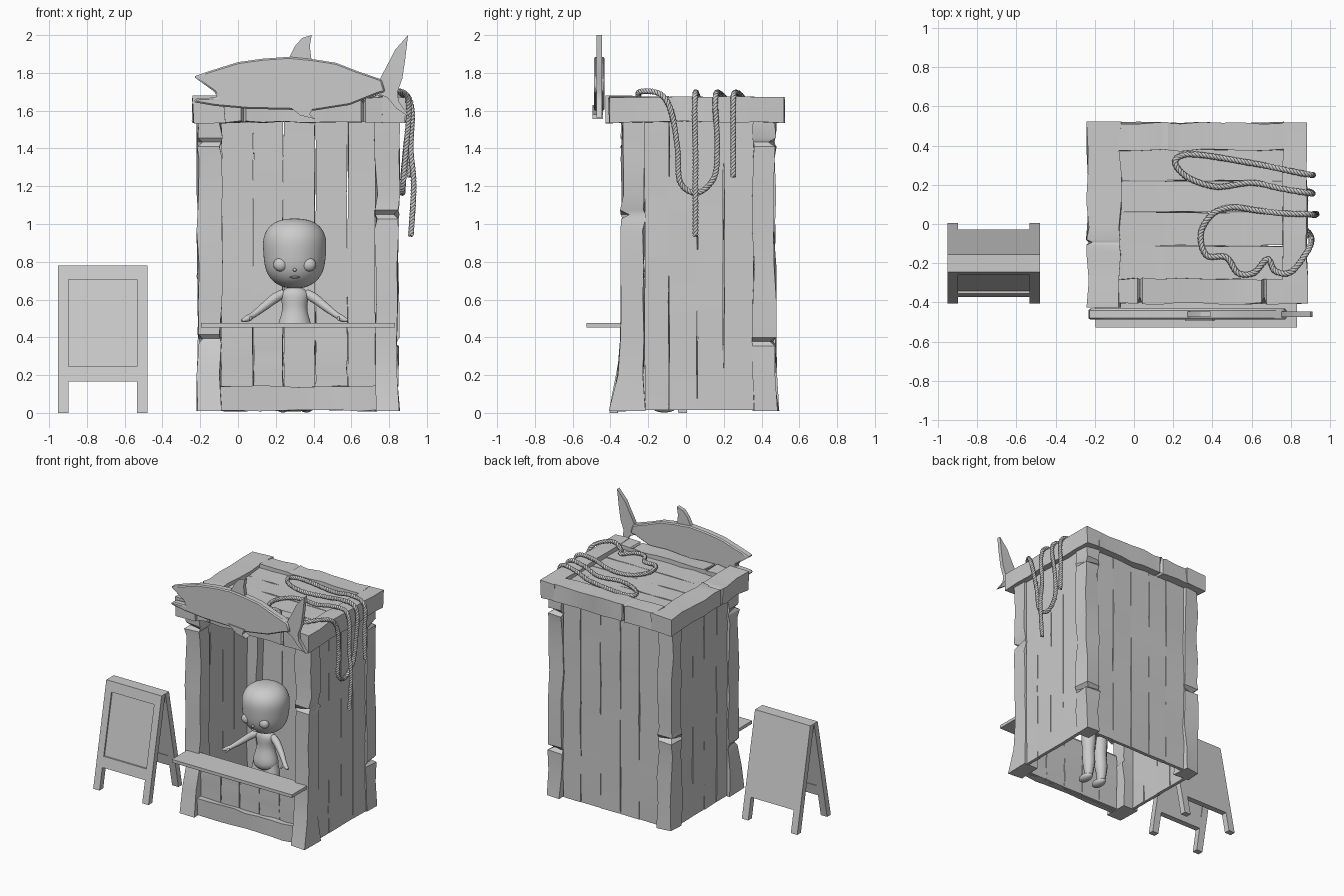
import bpy, bmesh, math, random
from mathutils import Vector, Quaternion

if "Cube" in bpy.data.objects:
    bpy.data.objects.remove(bpy.data.objects["Cube"])

random.seed(7)
CX = 0.32  # booth centre in x


def finish(name, bm, angle=30):
    bmesh.ops.recalc_face_normals(bm, faces=bm.faces)
    me = bpy.data.meshes.new(name)
    bm.to_mesh(me)
    bm.free()
    ob = bpy.data.objects.new(name, me)
    bpy.context.collection.objects.link(ob)
    me.shade_smooth()
    me.set_sharp_from_angle(angle=math.radians(angle))
    return ob


def loft(bm, rings):
    rings = [[bm.verts.new(p) for p in r] for r in rings]
    n = len(rings[0])
    for a, b in zip(rings, rings[1:]):
        for i in range(n):
            bm.faces.new((a[i], a[(i + 1) % n], b[(i + 1) % n], b[i]))
    bm.faces.new(rings[0])
    bm.faces.new(rings[-1])


def board(name, lo, hi, axis, wob=0.003, segs=8, chips=(), foot=0):
    """Hand-cut timber: wobbly box along axis, chipped at (t, corner), flared foot in y."""
    u, v = [i for i in range(3) if i != axis]
    ts = [(i / segs, None) for i in range(segs + 1)]
    for t, c in chips:
        ts = [s for s in ts if abs(s[0] - t) > 0.03]
        ts += [(t - 0.015, None), (t, c), (t + 0.015, None)]
    rings = []
    for t, chip in sorted(ts, key=lambda s: s[0]):
        ring = []
        for k, (a, b) in enumerate(((0, 0), (1, 0), (1, 1), (0, 1))):
            p = Vector((0, 0, 0))
            p[axis] = lo[axis] + t * (hi[axis] - lo[axis])
            p[u] = (lo[u], hi[u])[a] + random.uniform(-wob, wob)
            p[v] = (lo[v], hi[v])[b] + random.uniform(-wob, wob)
            if chip == k:
                p[u] += 0.03 * (1 - 2 * a)
                p[v] += 0.03 * (1 - 2 * b)
            if foot and (b == 0) == (foot < 0):
                p.y += foot * max(0, 1 - t / 0.2)
            ring.append(p)
        rings.append(ring)
    bm = bmesh.new()
    loft(bm, rings)
    return finish(name, bm)


def plank_row(name, edges, across, lo, hi, axis):
    for i, (a, b) in enumerate(zip(edges, edges[1:])):
        l, h = list(lo), list(hi)
        l[across], h[across] = a + 0.002, b - 0.002
        board(f"{name}_{i + 1}", l, h, axis)


# Corner posts
board("front_left_post", (-.21, -.34, 0.01), (-.09, -.22, 1.54), 2, .01, chips=((.25, 0), (.93, 0)), foot=-.06)
board("front_right_post", (.73, -.34, 0.01), (.85, -.22, 1.54), 2, .01, chips=((.68, 1),), foot=-.06)
board("back_left_post", (-.21, .355, 0.01), (-.09, .47, 1.54), 2, .01, chips=((.45, 3),), foot=.015)
board("back_right_post", (.73, .355, 0.01), (.85, .47, 1.54), 2, .01, chips=((.24, 2), (.93, 2)), foot=.015)

# Walls: sides, back, low front and kick board
ys = (-.22, -.09, .06, .2, .36)
xs = (-.09, .08, .24, .41, .58, .73)
plank_row("right_wall_plank", ys, 1, (.812, 0, .015), (.838, 0, 1.55), 2)
plank_row("left_wall_plank", ys, 1, (-.198, 0, .015), (-.172, 0, 1.55), 2)
plank_row("back_wall_plank", xs, 0, (0, .428, .015), (0, .455, 1.55), 2)
plank_row("front_wall_plank", xs, 0, (0, -.325, .015), (0, -.3, .455), 2)
board("kick_board", (-.095, -.365, .012), (.735, -.32, .14), 0, .005)

# Counter
board("counter", (-.195, -.528, .452), (.83, -.32, .476), 0, 0, 1)

# Roof frame and planks
board("roof_left_beam", (-.237, -.425, 1.54), (-.07, .523, 1.672), 1, .009, 7, ((.35, 3),))
board("roof_right_beam", (.76, -.405, 1.54), (.882, .518, 1.672), 1, .007, 7)
board("roof_front_beam", (-.08, -.405, 1.54), (.765, -.28, 1.668), 0, .007, 8, ((.13, 3), (.88, 3)))
board("roof_back_beam", (-.08, .375, 1.54), (.765, .515, 1.668), 0, .007, 8, ((.3, 1),))
plank_row("roof_plank", (-.285, -.11, .06, .22, .38), 1, (-.08, 0, 1.61), (.77, 0, 1.64), 0)


# Fish sign cut from flat boards
def cutout(name, pts, y0, y1, bevel=0):
    bm = bmesh.new()
    loft(bm, [[(x, y, z) for x, z in pts] for y in (y0, y1)])
    ob = finish(name, bm)
    if bevel:
        m = ob.modifiers.new("edge", 'BEVEL')
        m.width, m.segments = bevel, 1
    return ob


cutout("fish_body", [(-.235, 1.78), (-.15, 1.81), (0, 1.857), (.13, 1.875), (.27, 1.885), (.4, 1.872), (.52, 1.853),
                     (.63, 1.81), (.76, 1.765), (.78, 1.70), (.74, 1.69), (.59, 1.63), (.4, 1.6), (.27, 1.605),
                     (.05, 1.61), (-.12, 1.625), (-.235, 1.645), (-.225, 1.665), (-.11, 1.67), (-.125, 1.7)],
       -.488, -.432, .008)
cutout("fish_tail", [(.74, 1.69), (.75, 1.765), (.8, 1.86), (.83, 1.92), (.9, 2), (.885, 1.87), (.87, 1.77),
                     (.845, 1.70), (.85, 1.65), (.91, 1.565), (.84, 1.61), (.79, 1.67)], -.475, -.445)
cutout("fish_top_fin", [(.26, 1.86), (.3, 1.94), (.34, 1.985), (.39, 2), (.38, 1.94), (.39, 1.86)], -.475, -.445)
cutout("fish_side_fin", [(.26, 1.63), (.4, 1.62), (.38, 1.58), (.41, 1.555), (.33, 1.575)], -.494, -.44)


# Twisted rope: three strands wound round a smooth path
def rope(name, path, r=0.0078, pitch=0.055):
    P = [Vector(p) for p in path]
    P = [2 * P[0] - P[1]] + P + [2 * P[-1] - P[-2]]
    pts = []
    for a, b, c, d in zip(P, P[1:], P[2:], P[3:]):
        n = max(2, int((c - b).length / 0.007))
        for i in range(n):
            t = i / n
            pts.append(.5 * (2 * b + (c - a) * t + (2 * a - 5 * b + 4 * c - d) * t * t
                             + (3 * b - a - 3 * c + d) * t ** 3))
    cu = bpy.data.curves.new(name, 'CURVE')
    cu.dimensions, cu.bevel_depth, cu.bevel_resolution, cu.use_fill_caps = '3D', 0.0085, 1, True
    splines = [cu.splines.new('POLY') for _ in range(3)]
    for s in splines:
        s.points.add(len(pts) - 1)
    tan = (pts[1] - pts[0]).normalized()
    nor, ang = tan.orthogonal().normalized(), 0
    for i, p in enumerate(pts):
        new = (pts[min(i + 1, len(pts) - 1)] - pts[max(i - 1, 0)]).normalized()
        nor = tan.rotation_difference(new) @ nor
        tan = new
        ang += (p - pts[i - 1]).length / pitch * 2 * math.pi if i else 0
        for k, s in enumerate(splines):
            q = p + r * (Quaternion(tan, ang + k * 2 * math.pi / 3) @ nor)
            s.points[i].co = (*q, 1)
    bpy.context.collection.objects.link(bpy.data.objects.new(name, cu))


Z, L = 1.69, 1.66
rope("rope", [(.91, .25, 1.25), (.905, .25, 1.45), (.91, .25, 1.63), (.87, .255, Z), (.75, .28, Z), (.6, .31, L),
              (.3, .355, L), (.21, .32, L), (.27, .24, L), (.42, .19, L), (.6, .21, L), (.75, .18, Z), (.87, .16, Z),
              (.91, .155, 1.62), (.89, .165, 1.42), (.875, .15, 1.25), (.87, .06, 1.165), (.875, -.03, 1.22),
              (.89, -.045, 1.4), (.905, -.08, 1.6), (.885, -.14, Z), (.8, -.245, Z + .01), (.72, -.24, L),
              (.68, -.18, L), (.61, -.25, L), (.53, -.25, L), (.47, -.17, L), (.37, -.16, L), (.34, -.05, L),
              (.4, .05, L), (.5, .085, L), (.62, .07, L), (.75, .055, Z), (.88, .05, Z), (.92, .045, 1.6),
              (.915, .05, 1.4), (.93, .05, 1.2), (.915, .05, .93)])


# Folding board: sheared slats, front leaf (s=-1) and back leaf (s=1)
def leaf_part(name, x0, x1, z0, z1, s, d0=0.0, d1=0.045):
    rings = []
    for z in (z0, z1):
        y = lambda d: -.2 + s * (d + .16 * (.78 - z) / .78)
        rings.append([(x0, y(d0), z), (x1, y(d0), z), (x1, y(d1), z), (x0, y(d1), z)])
    bm = bmesh.new()
    loft(bm, rings)
    finish(name, bm)


for side, s in (("front", -1), ("back", 1)):
    leaf_part(side + "_sign_left_leg", -.952, -.898, 0, .78, s)
    leaf_part(side + "_sign_right_leg", -.534, -.48, 0, .78, s)
    leaf_part(side + "_sign_top_rail", -.898, -.534, .705, .78, s)
    leaf_part(side + "_sign_bottom_rail", -.898, -.534, .165, .245, s)
    leaf_part(side + "_sign_panel", -.898, -.534, .245, .705, s, 0.005, 0.033 if s < 0 else 0.045)


# Doll behind the counter
DX, DY = 0.3, -0.09


def turned(name, rings, n=16):
    bm = bmesh.new()
    loft(bm, [[(DX + rx * math.cos(2 * math.pi * i / n), DY + ry * math.sin(2 * math.pi * i / n), z)
               for i in range(n)] for z, rx, ry in rings])
    ob = finish(name, bm, 180)
    ob.modifiers.new("smooth", 'SUBSURF').levels = 2


def limb(name, pts):
    cu = bpy.data.curves.new(name, 'CURVE')
    cu.dimensions, cu.bevel_depth, cu.bevel_resolution, cu.use_fill_caps = '3D', 1, 4, True
    sp = cu.splines.new('BEZIER')
    sp.bezier_points.add(len(pts) - 1)
    for b, (x, y, z, r) in zip(sp.bezier_points, pts):
        b.co, b.radius, b.handle_left_type, b.handle_right_type = (x, y, z), r, 'AUTO', 'AUTO'
    bpy.context.collection.objects.link(bpy.data.objects.new(name, cu))


def ball(name, loc, size):
    bm = bmesh.new()
    bmesh.ops.create_uvsphere(bm, u_segments=20, v_segments=12, radius=1)
    ob = finish(name, bm, 180)
    ob.location, ob.scale = loc, size


turned("head", [(z, r, r * 1.0) for z, r in ((.66, .035), (.668, .07), (.695, .118), (.74, .15), (.79, .163),
                (.85, .168), (.91, .171), (.96, .158), (1.005, .12), (1.03, .055))], 24)
turned("torso", [(.37, .06, .05), (.41, .1, .08), (.46, .095, .077), (.54, .064, .052), (.59, .071, .056),
                 (.63, .08, .055), (.652, .06, .045), (.665, .032, .032), (.7, .03, .03)])
ball("nose", (DX, DY - .158, .757), (.01, .013, .009))
ball("mouth", (DX, DY - .142, .718), (.028, .009, .006))
for side, s in (("left", -1), ("right", 1)):
    X = lambda d: DX + s * d
    ball(side + "_eye", (X(.075), DY - .128, .785), (.038, .03, .036))
    limb(side + "_arm", [(X(.06), DY, .632, .024), (X(.1), DY - .015, .61, .027), (X(.165), DY - .05, .56, .022),
                         (X(.225), DY - .095, .515, .016), (X(.25), DY - .115, .5, .018), (X(.28), DY - .13, .488, .008)])
    limb(side + "_thumb", [(X(.235), DY - .105, .51, .009), (X(.232), DY - .135, .497, .007), (X(.235), DY - .15, .49, .004)])
    limb(side + "_leg", [(X(.05), DY, .43, .045), (X(.053), DY, .36, .056), (X(.056), DY, .23, .047),
                         (X(.058), DY + .005, .15, .048), (X(.06), DY + .005, .06, .034), (X(.06), DY, .03, .03)])
    ball(side + "_foot", (X(.062), DY - .025, .03), (.038, .065, .028))
